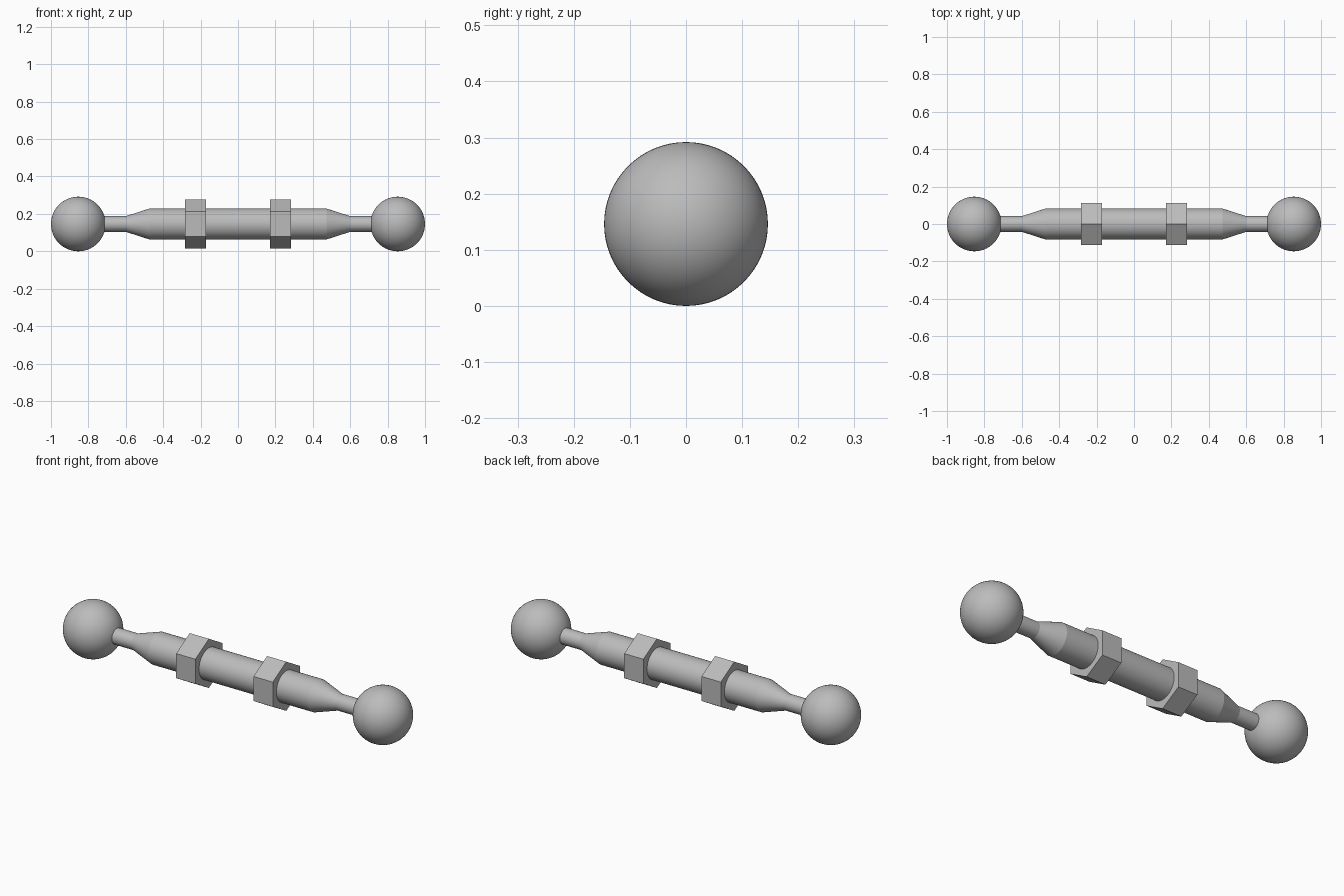
import bpy, bmesh, math
from mathutils import Matrix

cube = bpy.data.objects.get("Cube")
if cube:
    bpy.data.objects.remove(cube, do_unlink=True)

AXIS_Z = 0.146
BALL_R = 0.146

steel = bpy.data.materials.new("grey_steel")
steel.use_nodes = True
colour = (0.5, 0.5, 0.5, 1)
steel.diffuse_color = colour
steel.node_tree.nodes["Principled BSDF"].inputs["Base Color"].default_value = colour


def finish(name, bm, x=0, smooth=True):
    """Turn a bmesh into a named steel part on the rod axis."""
    bmesh.ops.recalc_face_normals(bm, faces=bm.faces)
    mesh = bpy.data.meshes.new(name)
    bm.to_mesh(mesh)
    bm.free()
    mesh.materials.append(steel)
    obj = bpy.data.objects.new(name, mesh)
    bpy.context.collection.objects.link(obj)
    obj.location = (x, 0, AXIS_Z)
    if smooth:
        bpy.ops.object.select_all(action='DESELECT')
        obj.select_set(True)
        bpy.context.view_layer.objects.active = obj
        bpy.ops.object.shade_smooth_by_angle(angle=math.radians(15))
    return obj


# Tapered rod: half profile of (x, radius), mirrored and turned about x
half = [(0.472, 0.083), (0.6, 0.042), (0.75, 0.042)]
profile = [(-x, r) for x, r in reversed(half)] + half
bm = bmesh.new()
verts = [bm.verts.new((x, r, 0)) for x, r in profile]
edges = [bm.edges.new(pair) for pair in zip(verts, verts[1:])]
bmesh.ops.spin(bm, geom=verts + edges, cent=(0, 0, 0), axis=(1, 0, 0),
               angle=math.tau, steps=64, use_merge=True)
bmesh.ops.remove_doubles(bm, verts=bm.verts, dist=0.0001)
bmesh.ops.holes_fill(bm, edges=[e for e in bm.edges if e.is_boundary], sides=0)
finish("tapered_rod", bm)

# A ball and a hexagonal nut on each side
turn = Matrix.Rotation(math.pi / 2, 4, 'Y')
for side, sign in (("left", 1), ("right", -1)):
    bm = bmesh.new()
    bmesh.ops.create_uvsphere(bm, u_segments=64, v_segments=32,
                              radius=BALL_R, matrix=turn)
    finish(side + "_ball", bm, sign * (1 - BALL_R))

    # Nut with a corner pointing straight up
    bm = bmesh.new()
    bmesh.ops.create_cone(bm, cap_ends=True, segments=6, radius1=0.131,
                          radius2=0.131, depth=0.113)
    top = max(bm.verts, key=lambda v: v.co.x)
    bmesh.ops.rotate(bm, verts=bm.verts, cent=(0, 0, 0),
                     matrix=Matrix.Rotation(-math.atan2(top.co.y, top.co.x), 3, 'Z'))
    bmesh.ops.rotate(bm, verts=bm.verts, cent=(0, 0, 0), matrix=turn.to_3x3())
    finish(side + "_hex_nut", bm, sign * 0.228, smooth=False)
